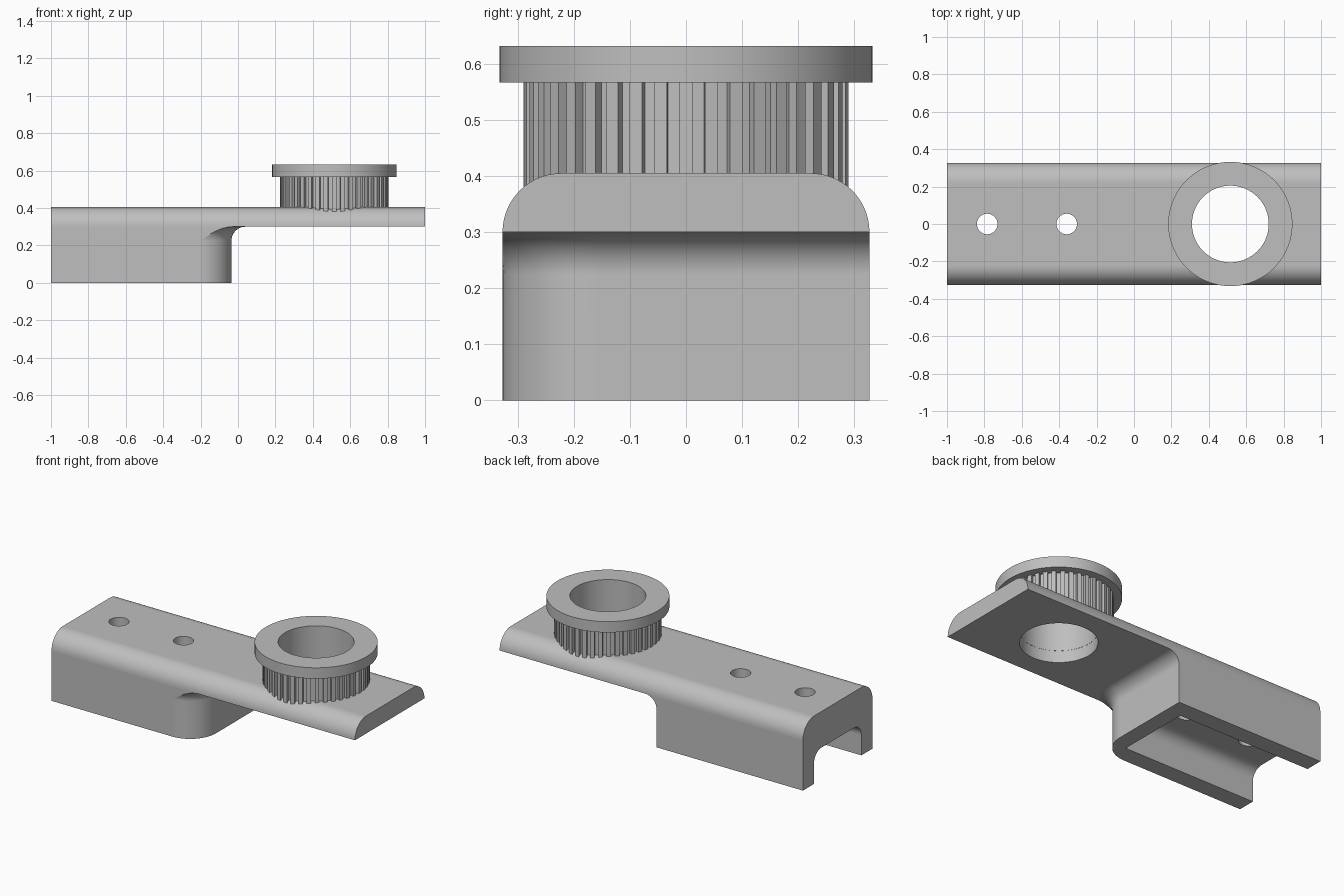
import bpy, bmesh
from math import sin, cos, asin, pi, sqrt, radians

if "Cube" in bpy.data.objects:
    bpy.data.objects.remove(bpy.data.objects["Cube"], do_unlink=True)

grey = bpy.data.materials.new("plain grey")
grey.use_nodes = True
colour = (0.52, 0.52, 0.52, 1)
grey.diffuse_color = colour
grey.node_tree.nodes["Principled BSDF"].inputs["Base Color"].default_value = colour

HALF_W = 0.327      # half width of the bracket
DECK, TOP = 0.3, 0.405
PULLEY_X, BORE = 0.515, 0.205


def loft(name, loops, caps=True):
    """Skin a row of equal-length point loops; without caps the row closes on itself."""
    bm = bmesh.new()
    rows = [[bm.verts.new(p) for p in loop] for loop in loops]
    n = len(rows[0])
    pairs = list(zip(rows, rows[1:]))
    if caps:
        bm.faces.new(rows[0])
        bm.faces.new(rows[-1])
    else:
        pairs.append((rows[-1], rows[0]))
    for a, b in pairs:
        for i in range(n):
            j = (i + 1) % n
            bm.faces.new((a[i], a[j], b[j], b[i]))
    bmesh.ops.recalc_face_normals(bm, faces=bm.faces)
    mesh = bpy.data.meshes.new(name)
    bm.to_mesh(mesh)
    bm.free()
    mesh.materials.append(grey)
    obj = bpy.data.objects.new(name, mesh)
    bpy.context.collection.objects.link(obj)
    return obj


def activate(obj):
    bpy.ops.object.select_all(action='DESELECT')
    obj.select_set(True)
    bpy.context.view_layer.objects.active = obj


def combine(obj, tool, operation):
    mod = obj.modifiers.new(operation, 'BOOLEAN')
    mod.operation, mod.solver, mod.object = operation, 'EXACT', tool
    activate(obj)
    bpy.ops.object.modifier_apply(modifier=mod.name)
    bpy.data.objects.remove(tool, do_unlink=True)


def finish(obj):
    activate(obj)
    bpy.ops.object.shade_smooth_by_angle(angle=radians(30))
    mod = obj.modifiers.new("flat face normals", 'WEIGHTED_NORMAL')
    mod.keep_sharp = True


def circle(x, r, z, n=96):
    return [(x + r * cos(2 * pi * i / n), r * sin(2 * pi * i / n), z) for i in range(n)]


def arch(x, half, low, high, r, steps=14):
    """Upright section with two rounded top corners."""
    arc = [(half - r + r * cos(pi / 2 * i / steps), high - r + r * sin(pi / 2 * i / steps))
           for i in range(steps + 1)]
    side = arc if low == high - r else [(half, low)] + arc
    return [(x, y, z) for y, z in side] + [(x, -y, z) for y, z in reversed(side)]


def foot_outline(z, out, steps=20):
    """Foot section with one rounded corner, spread outwards but kept within the width."""
    x_end, r = -0.035, 0.17
    cx, cy, big = x_end - r, r - HALF_W, r + out
    start = -asin(r / big)
    arc = [(cx + big * cos(start * (1 - i / steps)),
            cy + big * sin(start * (1 - i / steps)), z) for i in range(steps + 1)]
    return [(-1, -HALF_W, z)] + arc + [(x_end + out, HALF_W, z), (-1, HALF_W, z)]


# Bracket: round-shouldered deck joined to a foot that flares into it
deck = loft("bracket", [arch(x, HALF_W, DECK, TOP, TOP - DECK) for x in (-1, 1)])
flare, count = 0.075, 12
levels = [foot_outline(0, 0)]
for i in range(count + 1):
    a = pi / 2 * i / count
    levels.append(foot_outline(DECK - flare + flare * sin(a), flare * (1 - cos(a))))
combine(deck, loft("foot", levels), 'UNION')

# Underside channel, open at the rear end
channel = loft("channel_cutter", [arch(x, 0.223, -0.1, 0.19, 0.07) for x in (-1.1, -0.13)])
combine(deck, channel, 'DIFFERENCE')

# Screw holes and bore
for x, r in ((-0.785, 0.055), (-0.36, 0.055), (PULLEY_X, BORE + 0.001)):
    hole = loft("hole_cutter", [circle(x, r, z) for z in (-0.1, 0.6)])
    combine(deck, hole, 'DIFFERENCE')
finish(deck)

# Toothed ring
TEETH, TIP, ROOT = 40, 0.29, 0.271
angles = []
for t in range(TEETH):
    for offset, r in ((-0.255, ROOT), (-0.255, TIP), (0.255, TIP), (0.255, ROOT)):
        angles.append((2 * pi * (t + offset) / TEETH, r))


def gear(z):
    return [(PULLEY_X + r * cos(a), r * sin(a), z) for a, r in angles]


def gear_bore(z):
    # midpoints of each gap and tooth keep the bore evenly divided
    n = len(angles)
    return [(PULLEY_X + BORE * cos(2 * pi * (i - 1.5) / n),
             BORE * sin(2 * pi * (i - 1.5) / n), z) for i in range(n)]


low, shelf, rim = 0.37, 0.567, 0.632
finish(loft("toothed_ring", [gear(low), gear(shelf), gear_bore(shelf), gear_bore(low)], False))

# Flange on top of the teeth
finish(loft("flange", [circle(PULLEY_X, 0.332, shelf), circle(PULLEY_X, 0.332, rim),
                       circle(PULLEY_X, BORE, rim), circle(PULLEY_X, BORE, shelf)], False))
